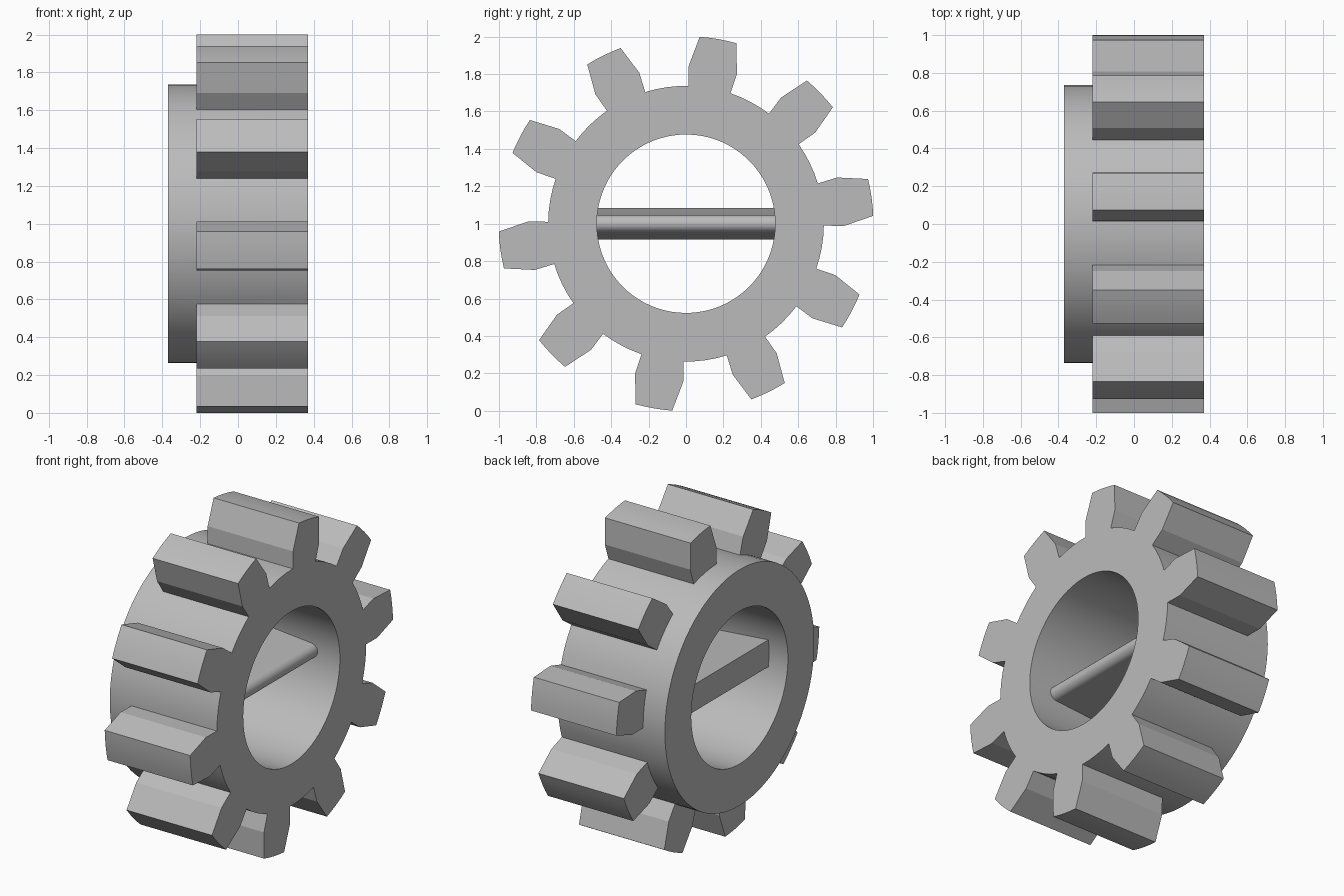
import bpy, bmesh
from math import sin, cos, pi, radians

if "Cube" in bpy.data.objects:
    bpy.data.objects.remove(bpy.data.objects["Cube"], do_unlink=True)

TEETH, STEPS = 10, 4               # segments per tooth and per gap
BORE, ROOT, SHOULDER, TIP = 0.477, 0.737, 0.845, 1.002
BACK, STEP, FRONT = -0.37, -0.22, 0.37
HALF, TIP_HALF = 8.9, 5.7          # tooth half angles in degrees
PHASE = 8.1

grey = bpy.data.materials.new("plain grey")
grey.use_nodes = True
colour = (0.5, 0.5, 0.5, 1)
grey.diffuse_color = colour
grey.node_tree.nodes["Principled BSDF"].inputs["Base Color"].default_value = colour


def finish(bm, name):
    bmesh.ops.recalc_face_normals(bm, faces=bm.faces)
    mesh = bpy.data.meshes.new(name)
    bm.to_mesh(mesh)
    bm.free()
    mesh.materials.append(grey)
    obj = bpy.data.objects.new(name, mesh)
    bpy.context.collection.objects.link(obj)
    bpy.ops.object.select_all(action="DESELECT")
    obj.select_set(True)
    bpy.context.view_layer.objects.active = obj
    bpy.ops.object.shade_smooth_by_angle(angle=radians(12))
    return obj


def polar(bm, x, r, degrees):
    a = radians(degrees)
    return bm.verts.new((x, r * cos(a), 1 + r * sin(a)))


# Gear wheel: bored ring with a plain hub at one end and teeth on the rest
bm = bmesh.new()
pitch = 360 / TEETH
angles = []
for t in range(TEETH):
    c = PHASE + t * pitch
    angles += [c - HALF + 2 * HALF * i / STEPS for i in range(STEPS)]
    angles += [c + HALF + (pitch - 2 * HALF) * i / STEPS for i in range(STEPS)]
n = len(angles)
section = [(FRONT, BORE), (FRONT, ROOT), (STEP, ROOT), (BACK, ROOT), (BACK, BORE)]
rings = [[polar(bm, x, r, a) for a in angles] for x, r in section]
for k in range(len(rings)):
    p, q = rings[k], rings[(k + 1) % len(rings)]
    for i in range(n):
        under_tooth = k == 1 and i % (2 * STEPS) < STEPS
        if not under_tooth:
            j = (i + 1) % n
            bm.faces.new((p[i], p[j], q[j], q[i]))

# Teeth grow out of the open strips
for t in range(TEETH):
    c = PHASE + t * pitch
    start = t * 2 * STEPS
    ends = []
    for ring, x in ((rings[1], FRONT), (rings[2], STEP)):
        base = ring[start:start + STEPS + 1]
        crown = [polar(bm, x, SHOULDER, c + HALF)]
        crown += [polar(bm, x, TIP, c + TIP_HALF * (1 - 2 * i / STEPS))
                  for i in range(STEPS + 1)]
        crown.append(polar(bm, x, SHOULDER, c - HALF))
        bm.faces.new(base + crown)
        ends.append([base[-1]] + crown + [base[0]])
    for i in range(len(ends[0]) - 1):
        bm.faces.new((ends[0][i], ends[0][i + 1], ends[1][i + 1], ends[1][i]))
finish(bm, "gear_wheel")

# Crossbar: tapered blade with a rounded nose, spanning the bore
bm = bmesh.new()
NOSE, NOSE_X, SEGS = 0.046, 0.17, 18
profile = [(-0.24, 0.084)]
for i in range(SEGS + 1):
    a = pi / 2 - pi * i / SEGS
    profile.append((NOSE_X + NOSE * cos(a), NOSE * sin(a)))
profile.append((-0.24, -0.084))
sides = [[bm.verts.new((x, y, 1 + z)) for x, z in profile] for y in (-0.482, 0.482)]
for side in sides:
    bm.faces.new(side)
for i in range(len(profile)):
    j = (i + 1) % len(profile)
    bm.faces.new((sides[0][i], sides[0][j], sides[1][j], sides[1][i]))
finish(bm, "crossbar")
